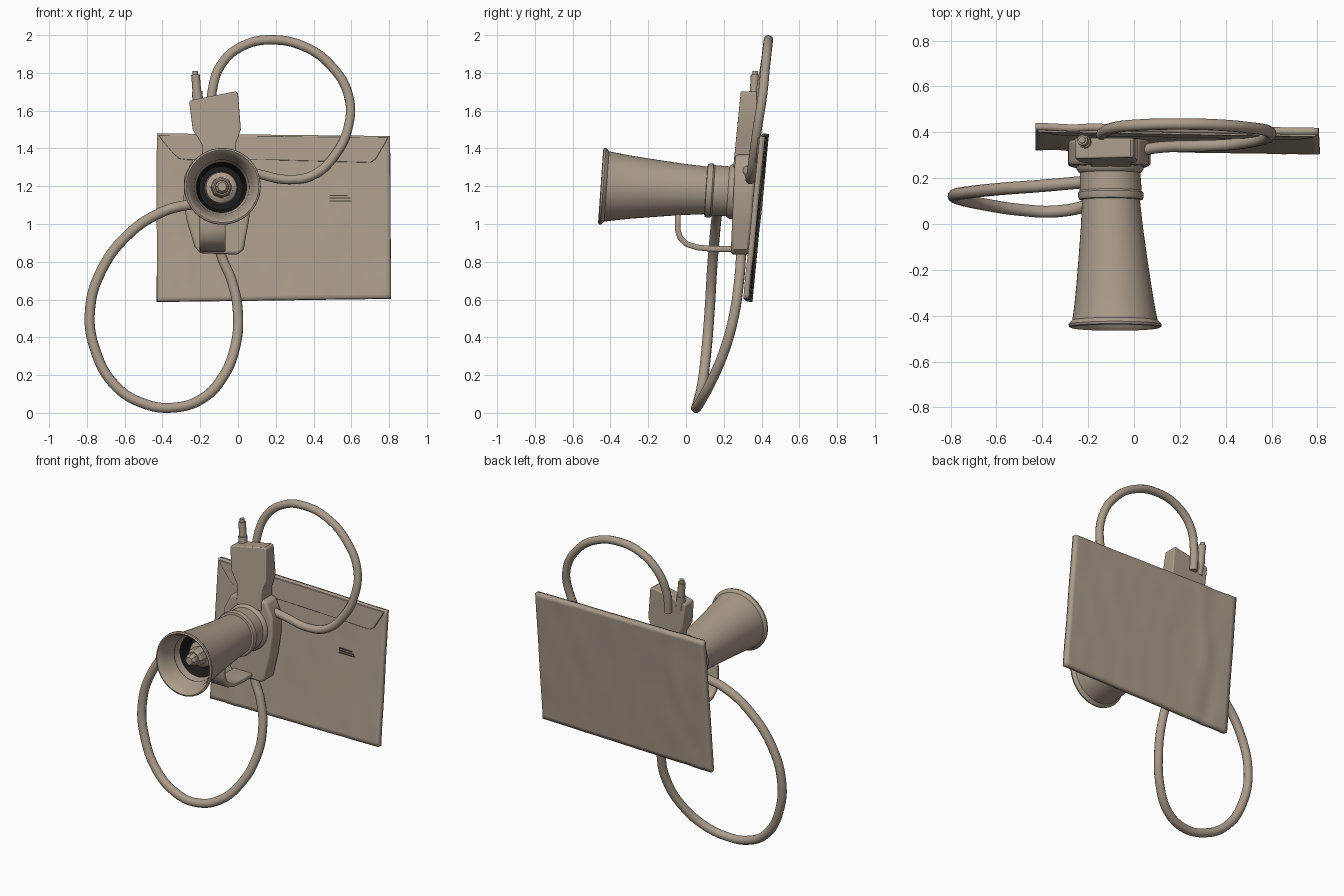
import bpy, bmesh, math
from mathutils import Vector, noise

if "Cube" in bpy.data.objects:
    bpy.data.objects.remove(bpy.data.objects["Cube"])


def material(name, rgb):
    m = bpy.data.materials.new(name)
    m.diffuse_color = (*rgb, 1)
    m.use_nodes = True
    m.node_tree.nodes["Principled BSDF"].inputs["Base Color"].default_value = m.diffuse_color
    return m


TAUPE = material("taupe", (0.41, 0.335, 0.26))
DARK = material("near_black", (0.012, 0.012, 0.013))
LINE = material("dark_brown", (0.06, 0.045, 0.035))


def finish(bm, name, mat, bevel=0, solid=0, angle=35):
    bmesh.ops.recalc_face_normals(bm, faces=bm.faces)
    me = bpy.data.meshes.new(name)
    bm.to_mesh(me)
    bm.free()
    ob = bpy.data.objects.new(name, me)
    bpy.context.collection.objects.link(ob)
    me.materials.append(mat)
    if solid:
        s = ob.modifiers.new("thickness", 'SOLIDIFY')
        s.thickness = solid
        s.offset = 0
    if bevel:
        b = ob.modifiers.new("bevel", 'BEVEL')
        b.width = bevel
        b.segments = 3
        b.angle_limit = math.radians(40)
    bpy.ops.object.select_all(action='DESELECT')
    ob.select_set(True)
    bpy.context.view_layer.objects.active = ob
    bpy.ops.object.shade_smooth_by_angle(angle=math.radians(angle))
    return ob


def prism(name, outline, front, back, mat, bevel=0):
    """Outline in x, z; front and back give y for each point."""
    bm = bmesh.new()
    a = [bm.verts.new((x, front(x, z), z)) for x, z in outline]
    b = [bm.verts.new((x, back(x, z), z)) for x, z in outline]
    bm.faces.new(a)
    bm.faces.new(b[::-1])
    n = len(a)
    for i in range(n):
        j = (i + 1) % n
        bm.faces.new((a[i], b[i], b[j], a[j]))
    return finish(bm, name, mat, bevel)


def lathe(name, profile, mat, sides=48, angle=35):
    """Profile of (radius, y) turned about the slightly tilted horn axis."""
    bm = bmesh.new()
    rings = []
    for r, y in profile:
        ring = []
        for k in range(sides):
            t = 2 * math.pi * k / sides
            dz = r * math.sin(t)
            ring.append(bm.verts.new((-0.082 - 0.033 * (y + 0.45) + r * math.cos(t),
                                      y + 0.07 * dz,
                                      1.2 - 0.04 * (y + 0.45) + dz)))
        rings.append(ring)
    for a, b in zip(rings, rings[1:]):
        for k in range(sides):
            j = (k + 1) % sides
            bm.faces.new((a[k], a[j], b[j], b[k]))
    bmesh.ops.remove_doubles(bm, verts=bm.verts, dist=1e-5)
    return finish(bm, name, mat, angle=angle)


def tube(name, points, radius):
    cu = bpy.data.curves.new(name, 'CURVE')
    cu.dimensions = '3D'
    cu.bevel_depth = radius
    cu.bevel_resolution = 4
    cu.use_fill_caps = True
    cu.resolution_u = 10
    sp = cu.splines.new('BEZIER')
    sp.bezier_points.add(len(points) - 1)
    for p, co in zip(sp.bezier_points, points):
        p.co = co
        p.handle_left_type = p.handle_right_type = 'AUTO'
    sp.use_smooth = True
    cu.materials.append(TAUPE)
    ob = bpy.data.objects.new(name, cu)
    bpy.context.collection.objects.link(ob)
    bpy.ops.object.select_all(action='DESELECT')
    ob.select_set(True)
    bpy.context.view_layer.objects.active = ob
    bpy.ops.object.convert(target='MESH')


# Envelope: leaning sheet with faint paper creases
def env_mid(x, z):
    return 0.336 + 0.1 * (z - 0.59) - 0.016 * (x + 0.43)


def env_front(x, z):
    return env_mid(x, z) - 0.016


bm = bmesh.new()
bmesh.ops.create_grid(bm, x_segments=48, y_segments=36, size=0.5)
for v in bm.verts:
    u, w = v.co.x + 0.5, v.co.y + 0.5
    x = -0.43 + (1.235 + 0.005 * (1 - w)) * u
    z = (0.588 + 0.017 * u) * (1 - w) + (1.478 - 0.014 * u) * w
    crease = 0.003 + 0.006 * math.exp(-((x + 0.24 - 0.1 * (z - 1)) / 0.08) ** 2)
    y = env_mid(x, z) + crease * noise.noise(Vector((x * 9, z * 4, 0.3)))
    v.co = (x, y, z)
finish(bm, "envelope", TAUPE, solid=0.03)

# Envelope flap with cut corners
prism("envelope_flap",
      [(-0.42, 1.47), (0.795, 1.46), (0.78, 1.43), (0.73, 1.345), (0.7, 1.325),
       (0.2, 1.338), (-0.27, 1.34), (-0.31, 1.345), (-0.34, 1.37), (-0.4, 1.44)],
      lambda x, z: env_front(x, z) - 0.008, env_mid, TAUPE, 0.003)

# Small printed lines on the envelope front
for i, (x0, x1) in enumerate([(0.485, 0.58), (0.485, 0.595), (0.485, 0.6)]):
    z = 1.153 - i * 0.014
    prism("printed_line_%d" % (i + 1),
          [(x0, z), (x1, z), (x1, z - 0.005), (x0, z - 0.005)],
          lambda x, z: env_front(x, z) - 0.004, lambda x, z: env_front(x, z) + 0.003, LINE)


# Backplate and the block above the horn
def body_back(x, z):
    return min(0.335 + 0.08 * (z - 0.85), 0.375)


prism("backplate",
      [(-0.2, 0.845), (0.0, 0.838), (0.03, 0.865), (0.058, 1.02), (0.072, 1.15), (0.065, 1.27),
       (0.02, 1.36), (-0.06, 1.38), (-0.16, 1.375), (-0.24, 1.34), (-0.285, 1.25),
       (-0.288, 1.12), (-0.272, 1.02), (-0.23, 0.88)],
      lambda x, z: 0.237 + 0.045 * (z - 0.85), body_back, TAUPE, 0.015)
prism("upper_block",
      [(-0.258, 1.645), (-0.25, 1.655), (-0.015, 1.702), (0.0, 1.695), (0.015, 1.5),
       (-0.01, 1.43), (-0.01, 1.3), (-0.19, 1.3), (-0.19, 1.42), (-0.24, 1.5)],
      lambda x, z: 0.25 + 0.1 * (z - 1.3), body_back, TAUPE, 0.01)

# Horn: flared shell with rolled lip, neck and two collars
lathe("horn", [(0.135, -0.29), (0.147, -0.34), (0.166, -0.41), (0.183, -0.445), (0.192, -0.452),
               (0.201, -0.448), (0.203, -0.438), (0.198, -0.43), (0.186, -0.42), (0.176, -0.36),
               (0.165, -0.28), (0.15, -0.15), (0.136, -0.02), (0.126, 0.105), (0.139, 0.107),
               (0.143, 0.12), (0.142, 0.137), (0.135, 0.145), (0.132, 0.222), (0.138, 0.227),
               (0.146, 0.24), (0.146, 0.255), (0.155, 0.3)], TAUPE)
lathe("horn_dark_lining", [(0.146, -0.336), (0.133, -0.28), (0.115, -0.2), (0.0, -0.19)], DARK)

# Plug in the throat of the horn
lathe("throat_plug_base", [(0.088, -0.19), (0.082, -0.26), (0.06, -0.275), (0, -0.275)], TAUPE, 24)
lathe("throat_plug", [(0.058, -0.26), (0.054, -0.33), (0.045, -0.345), (0.038, -0.345),
                      (0.036, -0.375), (0.024, -0.39), (0, -0.39)], TAUPE, 8, 20)

# Hand grip strap under the horn
path = [(-0.042, 1.09), (-0.044, 0.97), (-0.03, 0.925), (0.005, 0.893), (0.06, 0.876),
        (0.14, 0.868), (0.26, 0.868)]
bm = bmesh.new()
rows = [[bm.verts.new((x, y, z)) for x in (-0.203, -0.065)] for y, z in path]
for a, b in zip(rows, rows[1:]):
    bm.faces.new((a[0], a[1], b[1], b[0]))
finish(bm, "grip_strap", TAUPE, bevel=0.009, solid=0.03)

# Stub post beside the block
tube("stub_post", [(-0.205, 0.352, 1.58), (-0.217, 0.36, 1.7)], 0.028)
tube("stub_post_tip", [(-0.217, 0.36, 1.69), (-0.225, 0.366, 1.79)], 0.023)
tube("stub_post_cap", [(-0.225, 0.366, 1.785), (-0.227, 0.367, 1.81)], 0.015)

# Cable loops
tube("upper_cable",
     [(-0.14, 0.385, 1.58), (-0.137, 0.395, 1.7), (-0.085, 0.42, 1.85), (0.03, 0.432, 1.945),
      (0.18, 0.436, 1.975), (0.36, 0.432, 1.935), (0.5, 0.42, 1.83), (0.585, 0.405, 1.68),
      (0.585, 0.38, 1.52), (0.51, 0.358, 1.36), (0.4, 0.345, 1.26), (0.27, 0.34, 1.235),
      (0.12, 0.335, 1.262), (0.02, 0.32, 1.29)], 0.025)
tube("lower_cable",
     [(-0.15, 0.19, 1.105), (-0.27, 0.178, 1.1), (-0.42, 0.165, 1.055), (-0.58, 0.153, 0.945),
      (-0.72, 0.138, 0.76), (-0.784, 0.125, 0.54), (-0.755, 0.108, 0.33), (-0.65, 0.085, 0.145),
      (-0.5, 0.062, 0.05), (-0.34, 0.055, 0.028), (-0.19, 0.085, 0.075), (-0.08, 0.145, 0.19),
      (-0.015, 0.21, 0.35), (0.0, 0.255, 0.52), (-0.03, 0.28, 0.69), (-0.08, 0.29, 0.81),
      (-0.11, 0.292, 0.9)], 0.027)
